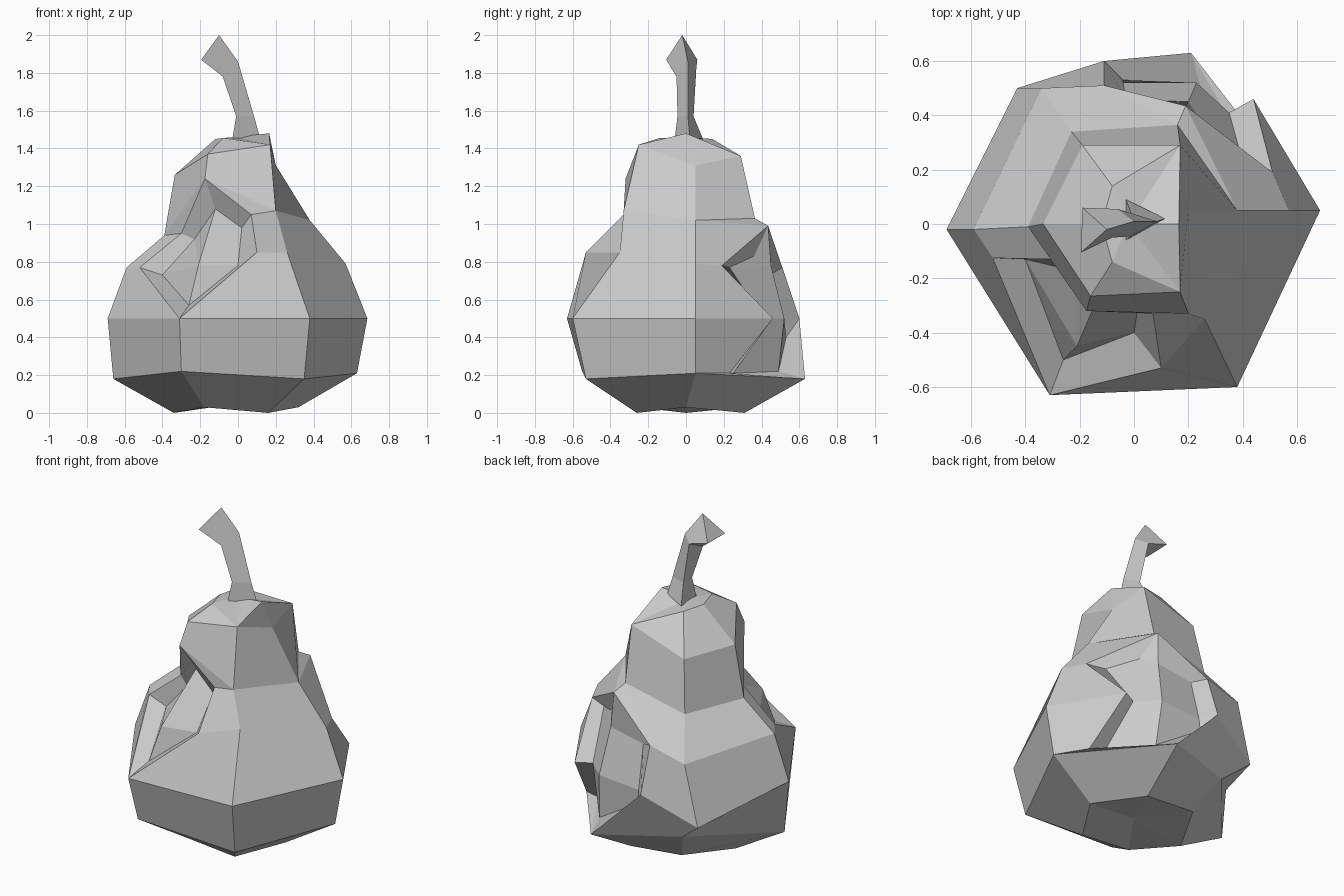
import bpy, bmesh

if "Cube" in bpy.data.objects:
    bpy.data.objects.remove(bpy.data.objects["Cube"])


class Shell:
    """Collects flat panels, then welds them into one object."""
    def __init__(self):
        self.bm = bmesh.new()

    def face(self, *pts):
        pts = list(dict.fromkeys(tuple(p) for p in pts))
        if len(pts) > 2:
            self.bm.faces.new([self.bm.verts.new(p) for p in pts])

    def strip(self, a, b, closed=False):
        n = len(a)
        for i in range(n if closed else n - 1):
            j = (i + 1) % n
            self.face(a[i], a[j], b[j], b[i])

    def fan(self, loop, c):
        for i in range(len(loop)):
            self.face(loop[i], loop[(i + 1) % len(loop)], c)

    def finish(self, name):
        bm = self.bm
        bmesh.ops.remove_doubles(bm, verts=bm.verts, dist=0.0005)
        bmesh.ops.recalc_face_normals(bm, faces=bm.faces)
        me = bpy.data.meshes.new(name)
        bm.to_mesh(me)
        bm.free()
        ob = bpy.data.objects.new(name, me)
        bpy.context.collection.objects.link(ob)
        return ob


# Six-sided pear rings, bottom to top; columns: right, back right, back left,
# left, front left, front right (None where a bite replaces the corner)
R, BR, BL, L, FL, FR = range(6)
rings = [
    [(.32, 0, .03), (.16, .31, 0), (-.18, .3, .03), (-.34, 0, 0), (-.18, -.26, .03), (.16, -.26, 0)],
    [(.63, .05, .21), (.21, .63, .18), (-.28, .43, .22), (-.66, -.02, .18), (-.3, -.55, .22), (.35, -.53, .18)],
    [(.685, .05, .5), None, (-.43, .5, .34), (-.69, -.02, .5), (-.31, -.63, .5), (.38, -.6, .5)],
    [(.57, .05, .79), None, (-.34, .5, .71), (-.59, -.02, .77), None, (.26, -.35, .85)],
    [(.38, .05, 1.02), (.16, .365, 1.03), (-.23, .34, .93), (-.39, -.01, .94), (-.175, -.32, 1.24), (.2, -.33, 1.07)],
    [(.2, .05, 1.31), (.17, .29, 1.36), (-.19, .29, 1.24), (-.335, 0, 1.26), (-.16, -.265, 1.37), (.17, -.25, 1.42)],
    [(.165, 0, 1.48), (.17, .29, 1.36), (-.08, .14, 1.45), (-.12, 0, 1.45), (-.08, -.14, 1.455), (.17, -.25, 1.42)],
]


def col(c, *levels):
    return [rings[k][c] for k in levels]


pear = Shell()
for k in range(6):
    for i in range(6):
        j = (i + 1) % 6
        quad = [rings[k][i], rings[k][j], rings[k + 1][j], rings[k + 1][i]]
        in_front_bite = k in (2, 3) and i in (L, FL)
        in_back_bite = k in (1, 2, 3) and i in (R, BR)
        if not (in_front_bite or in_back_bite):
            pear.face(*quad)
pear.fan(rings[0], (0, 0, .05))
pear.fan(rings[6], (-.02, 0, 1.46))

# Front bite: collar from body to rim, wall from rim to floor edge, floor
T, f2 = rings[4][FL], rings[2][FL]
a, b, c, u = (-.3, -.13, .95), (-.52, -.125, .77), (.1, -.53, .85), (.07, -.33, 1.05)
rim = [T, a, b, f2, c, u]
floor = [(-.12, -.24, 1.08), (-.23, -.17, .92), (-.4, -.13, .73),
         (-.26, -.5, .57), (0, -.4, .78), (.02, -.27, .98)]
pear.strip([rings[4][L]] + col(L, 4, 3, 2), [T, a, b, f2])
pear.strip(col(FR, 2, 3, 4) + [rings[4][FR]], [f2, c, u, T])
pear.strip(rim, floor, closed=True)
pear.fan(floor, (-.21, -.45, .78))

# Back bite: pointed flap on the right, core inside, thin rim at the back
lip = (.19, .435, .99)
flap = [(.51, .19, .78), (.44, .46, .5), (.52, .23, .21)]
inner = [(.4, .23, .77), (.35, .41, .5), (.43, .25, .21)]
core = [(.2, .45, .78), (.23, .52, .5), (.25, .49, .22)]
sunk = [(-.03, .46, .74), (-.04, .52, .48), (-.04, .53, .4)]
mid = [(-.11, .51, .77), (-.11, .6, .5)]
top = (.26, .36, .83)
br1, bl1 = rings[1][BR], rings[1][BL]
pear.strip(col(R, 4, 3, 2, 1), [lip] + flap)
for p, q in ((flap, inner), (inner, core), (core, sunk)):
    pear.strip(p, q)
pear.strip(sunk, mid + [mid[1]])
pear.strip(mid, col(BL, 3, 2))
pear.face(rings[4][BR], rings[4][R], lip)
pear.face(rings[4][BR], lip, mid[0])
pear.face(rings[4][BL], rings[4][BR], mid[0], rings[3][BL])
# overhang underside
pear.face(lip, flap[0], inner[0], top)
pear.face(inner[0], core[0], top)
pear.face(lip, top, core[0])
pear.face(lip, core[0], sunk[0], mid[0])
# bite ledge and the panel below it
pear.face(br1, core[2], sunk[2], mid[1])
pear.face(br1, mid[1], rings[2][BL], bl1)
pear.face(inner[2], core[2], br1)
pear.face(rings[1][R], flap[2], inner[2], br1)
pear.finish("pear_body")

# Bent three-sided stem
stem = Shell()
path = [
    [(.115, .02, 1.46), (-.03, .09, 1.45), (-.03, -.06, 1.45)],
    [(.085, .01, 1.57), (-.01, .04, 1.57), (-.01, -.045, 1.57)],
    [(0, .01, 1.86), (-.06, .055, 1.83), (-.08, -.05, 1.78)],
    [(-.1, -.02, 2.0), (-.19, .06, 1.87), (-.195, -.105, 1.87)],
]
for p, q in zip(path, path[1:]):
    stem.strip(p, q, closed=True)
stem.face(*path[0])
stem.face(*path[-1])
stem.finish("stem")
